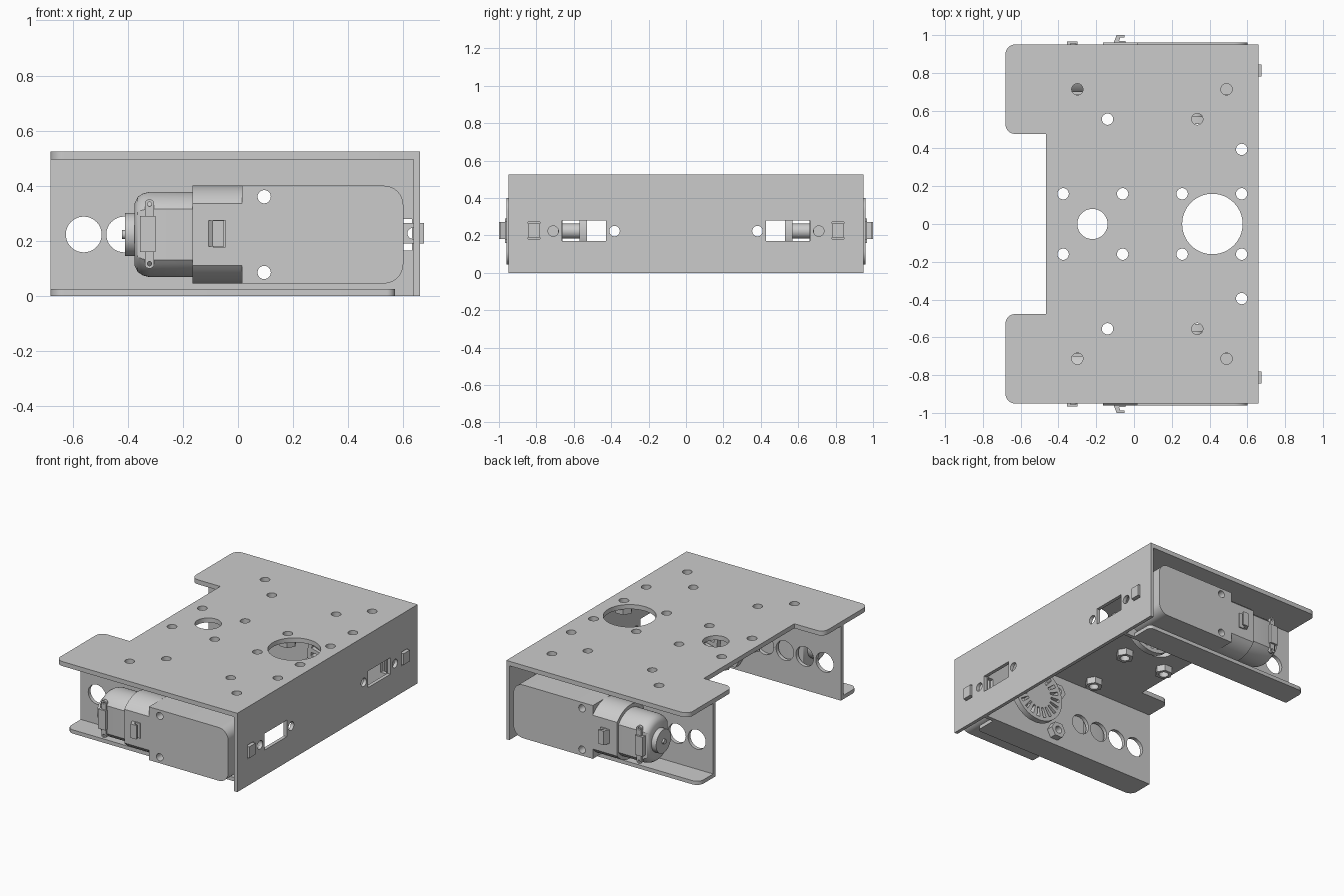
import bpy, bmesh, math
from mathutils import Matrix, Vector

if "Cube" in bpy.data.objects:
    bpy.data.objects.remove(bpy.data.objects["Cube"])

metal = bpy.data.materials.new("light_grey")
metal.diffuse_color = (0.6, 0.6, 0.6, 1)
metal.use_nodes = True
metal.node_tree.nodes["Principled BSDF"].inputs["Base Color"].default_value = metal.diffuse_color

# Axis frames: local (u, v, w) -> world, w is the extrusion direction
XY = Matrix.Identity(3)
XZ = Matrix(((1, 0, 0), (0, 0, -1), (0, 1, 0)))
YZ = Matrix(((0, 0, 1), (1, 0, 0), (0, 1, 0)))


def finish(name, bm, mirror=False):
    bmesh.ops.remove_doubles(bm, verts=bm.verts, dist=1e-5)
    bmesh.ops.recalc_face_normals(bm, faces=bm.faces)
    me = bpy.data.meshes.new(name)
    bm.to_mesh(me)
    bm.free()
    me.materials.append(metal)
    ob = bpy.data.objects.new(name, me)
    bpy.context.collection.objects.link(ob)
    if mirror:
        m = ob.modifiers.new("mirror", 'MIRROR')
        m.use_axis = (False, True, False)
        m.use_mirror_merge = False
    return ob


def circle(u, v, r, n=32):
    return [(u + r * math.cos(2 * math.pi * i / n), v + r * math.sin(2 * math.pi * i / n)) for i in range(n)]


def rounded(corners):
    """Outline from (u, v, radius) corners with right angles."""
    out = []
    for i, (u, v, r) in enumerate(corners):
        p = Vector((u, v))
        if r == 0:
            out.append((u, v))
            continue
        d1 = (Vector(corners[i - 1][:2]) - p).normalized()
        d2 = (Vector(corners[(i + 1) % len(corners)][:2]) - p).normalized()
        c = p + (d1 + d2) * r
        for k in range(9):
            t = k * math.pi / 16
            out.append(tuple(c - d1 * r * math.sin(t) - d2 * r * math.cos(t)))
    return out


def rect(u0, u1, v0, v1, r=0):
    return rounded([(u0, v0, r), (u1, v0, r), (u1, v1, r), (u0, v1, r)])


def plate(name, loops, frame, lo, hi, mirror=False):
    """Flat outline with holes, extruded from lo to hi along the frame normal axis."""
    cu = bpy.data.curves.new(name, 'CURVE')
    cu.dimensions = '2D'
    cu.fill_mode = 'BOTH'
    cu.extrude = (hi - lo) / 2
    for loop in loops:
        s = cu.splines.new('POLY')
        s.points.add(len(loop) - 1)
        for p, (u, v) in zip(s.points, loop):
            p.co = (u, v, 0, 1)
        s.use_cyclic_u = True
    tmp = bpy.data.objects.new("tmp", cu)
    bpy.context.collection.objects.link(tmp)
    dg = bpy.context.evaluated_depsgraph_get()
    me = bpy.data.meshes.new_from_object(tmp.evaluated_get(dg))
    bm = bmesh.new()
    bm.from_mesh(me)
    bpy.data.objects.remove(tmp)
    bpy.data.curves.remove(cu)
    bpy.data.meshes.remove(me)
    axis = Vector([abs(a) for a in frame.col[2]])
    for v in bm.verts:
        v.co = frame @ v.co + axis * (lo + hi) / 2
    return finish(name, bm, mirror)


def can(name, r, h, rings, yc=0.822, zc=0.223):
    """Cylinder along x with flattened sides, lofted through (x, scale) rings."""
    a0 = math.asin(h / r)
    angs = [-a0 + 2 * a0 * i / 16 for i in range(17)]
    prof = [(r * math.sin(a), r * math.cos(a)) for a in angs]
    prof += [(-y, -z) for y, z in prof]
    bm = bmesh.new()
    loops = [[bm.verts.new((x, yc + y * s, zc + z * s)) for y, z in prof] for x, s in rings]
    n = len(prof)
    for a, b in zip(loops, loops[1:]):
        for i in range(n):
            bm.faces.new((a[i], a[(i + 1) % n], b[(i + 1) % n], b[i]))
    bm.faces.new(loops[0])
    bm.faces.new(loops[-1])
    return finish(name, bm, True)


ZC = 0.223
# Top plate with front notch, bolt holes and two large openings
holes = [(-.3, .713), (.49, .713), (-.14, .555), (.335, .555), (.57, .395),
         (-.375, .16), (-.06, .16), (.255, .16), (.57, .16)]
outline = rounded([(.66, -.95, 0), (.66, .95, 0), (-.68, .95, .05), (-.68, .477, .05), (-.465, .477, 0),
                   (-.465, -.477, 0), (-.68, -.477, .05), (-.68, -.95, .05)])
plate("top_plate", [outline, circle(.415, 0, .16, 64), circle(-.22, 0, .08, 48)]
      + [circle(x, s * y, .03) for x, y in holes for s in (1, -1)], XY, .495, .525)

# End plate with sensor slots, screw holes and motor tab windows
loops = [rect(-.95, .95, 0, .495)]
for s in (1, -1):
    loops += [rect(*sorted((s * .428, s * .663)), .17, .28), circle(s * .382, ZC, .028),
              circle(s * .71, ZC, .028), rect(*sorted((s * .78, s * .845)), .18, .272)]
plate("end_plate", loops, YZ, .637, .66)

# Side walls and their bottom flanges
wall = [rect(-.68, .637, 0, .495), circle(.33, ZC, .06), rect(.59, .632, .165, .28)]
wall += [circle(x, ZC, .065) for x in (-.56, -.413, -.267, -.12)]
wall += [circle(.095, z, .024) for z in (.085, .36)]
plate("side_wall", wall, XZ, .66, .685, True)
plate("bottom_flange", [rounded([(-.68, .67, 0), (.57, .67, 0), (.57, .835, .03), (-.68, .835, .05)])],
      XY, 0, .025, True)

# Gear motor: gearbox, rounded neck, motor can, bush, shaft
plate("gearbox", [rounded([(.015, .045, 0), (.6, .045, .07), (.6, .4, .07), (.015, .4, 0)]),
                  circle(.095, .085, .024), circle(.095, .36, .024)], XZ, .685, .96, True)
can("gearbox_neck", .178, .138, [(.016, 1), (-.165, 1)])
can("motor_can", .155, .124, [(-.164, 1), (-.32, 1), (-.345, .96), (-.364, .88), (-.375, .74)])
can("motor_bush", .078, .0779, [(-.37, 1), (-.41, 1)])
can("motor_shaft", .016, .0159, [(-.4, 1), (-.422, 1)])

# Motor strap ends, clip hook and end tab
plate("strap_bar", [rect(-.338, -.305, .1, .35, .014), circle(-.3215, .117, .008, 12),
                    circle(-.3215, .333, .008, 12)], XZ, .935, .955, True)
plate("strap_block", [rect(-.355, -.3, .16, .29)], XZ, .93, .967, True)
plate("clip_hook", [[(-.11, .955), (-.083, .955), (-.073, .988), (-.05, .988), (-.05, 1), (-.092, 1)]],
      XY, .18, .273, True)
plate("clip_base", [rect(-.09, -.045, .175, .275)], XZ, .955, .968, True)
plate("end_tab", [rect(.59, .675, .19, .265), circle(.635, ZC + .004, .02, 20)], XZ, .78, .845, True)

# Slotted encoder wheel and hub on the inner side of each wall
wheel = [circle(.33, ZC, .19, 48)]
for i in range(20):
    a = 2 * math.pi * i / 20
    wheel.append([(.33 + r * math.cos(a + d), ZC + r * math.sin(a + d))
                  for r, d in ((.1, -.07), (.165, -.07), (.165, .07), (.1, .07))])
plate("encoder_wheel", wheel, XZ, .53, .57, True)
plate("encoder_hub", [circle(.33, ZC, .04)], XZ, .568, .7, True)

# Hex nuts under the top plate and behind the motor screws
for x, y in ((-.14, .555), (-.375, .16), (-.06, .16), (.255, .16), (.57, .16)):
    plate("plate_nut", [circle(x, y, .055, 6), circle(x, y, .03)], XY, .452, .495, True)
for z in (.085, .36):
    plate("motor_nut", [circle(.095, z, .055, 6), circle(.095, z, .024)], XZ, .615, .66, True)

# Smooth round surfaces, keep corners sharp
bpy.ops.object.select_all(action='SELECT')
bpy.context.view_layer.objects.active = bpy.context.selected_objects[0]
bpy.ops.object.shade_smooth_by_angle(angle=math.radians(30))
